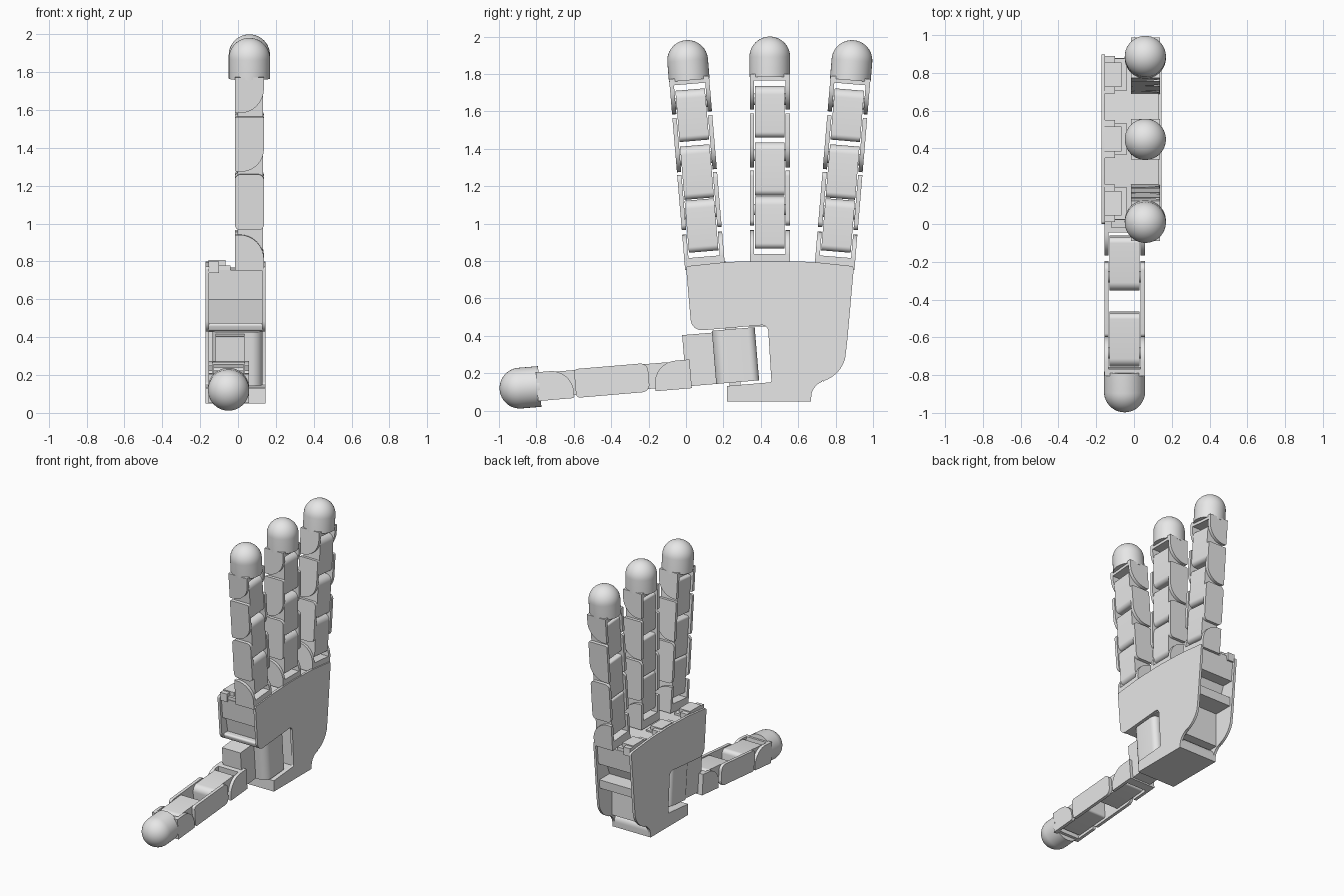
import bpy, bmesh, math
from mathutils import Matrix, Vector

if "Cube" in bpy.data.objects:
    bpy.data.objects.remove(bpy.data.objects["Cube"], do_unlink=True)

grey = bpy.data.materials.new("light_grey")
grey.use_nodes = True
grey.diffuse_color = (0.8, 0.8, 0.8, 1)
grey.node_tree.nodes["Principled BSDF"].inputs["Base Color"].default_value = (0.8, 0.8, 0.8, 1)


def finish(name, bm, matrix):
    bmesh.ops.recalc_face_normals(bm, faces=bm.faces[:])
    bm.transform(matrix)
    me = bpy.data.meshes.new(name)
    bm.to_mesh(me)
    bm.free()
    me.materials.append(grey)
    me.shade_smooth()
    me.set_sharp_from_angle(angle=math.radians(32))
    ob = bpy.data.objects.new(name, me)
    bpy.context.collection.objects.link(ob)
    return ob


def rounded(corners, steps=8):
    """Polygon from (u, v, radius) corners, each rounded with an arc."""
    out, n, w = [], len(corners), math.cos(math.pi / 4)
    for i, (u, v, r) in enumerate(corners):
        p = Vector((u, v))
        if r == 0:
            out.append(p)
            continue
        a = p + (Vector(corners[i - 1][:2]) - p).normalized() * r
        b = p + (Vector(corners[(i + 1) % n][:2]) - p).normalized() * r
        for k in range(steps + 1):
            t = k / steps
            c0, c1, c2 = (1 - t) ** 2, 2 * w * t * (1 - t), t * t
            out.append((a * c0 + p * c1 + b * c2) / (c0 + c1 + c2))
    return out


def prism(name, corners, axis, lo, hi, matrix=Matrix()):
    """Extrude a rounded outline along one axis from lo to hi."""
    place = {"x": lambda u, v, d: (d, u, v),
             "y": lambda u, v, d: (u, d, v),
             "z": lambda u, v, d: (u, v, d)}[axis]
    pts = rounded(corners)
    bm = bmesh.new()
    low = [bm.verts.new(place(p.x, p.y, lo)) for p in pts]
    high = [bm.verts.new(place(p.x, p.y, hi)) for p in pts]
    bm.faces.new(low)
    bm.faces.new(high)
    for i in range(len(pts)):
        j = (i + 1) % len(pts)
        bm.faces.new((low[i], low[j], high[j], high[i]))
    return finish(name, bm, matrix)


def rect(u0, u1, v0, v1, r=(0, 0, 0, 0)):
    return [(u0, v0, r[0]), (u1, v0, r[1]), (u1, v1, r[2]), (u0, v1, r[3])]


def box(name, x, y, z, matrix=Matrix()):
    return prism(name, rect(*y, *z), "x", x[0], x[1], matrix)


def fingertip(name, base, top, radius, matrix):
    """Cylinder with a domed end, turned around the finger axis."""
    mid = top - radius
    prof = [(0, base), (radius, base)]
    prof += [(radius * math.cos(a), mid + radius * math.sin(a))
             for a in [k * math.pi / 24 for k in range(13)]]
    bm = bmesh.new()
    vs = [bm.verts.new((max(r, 0), 0, z)) for r, z in prof]
    es = [bm.edges.new(e) for e in zip(vs, vs[1:])]
    bmesh.ops.spin(bm, geom=vs + es, axis=(0, 0, 1), cent=(0, 0, 0),
                   angle=2 * math.pi, steps=40)
    bmesh.ops.remove_doubles(bm, verts=bm.verts[:], dist=1e-5)
    finish(name, bm, matrix)


H = 0.077    # half thickness of a finger
W = 0.107    # half width of a finger


def finger(name, matrix, links, lugs, length):
    # End brackets
    box(name + "_base_bracket", (-H, H), (-W, W), (-0.025, 0.038), matrix)
    box(name + "_tip_bracket", (-H, H), (-W, W), (length - 0.235, length - 0.2), matrix)
    # Inner links, rounded at the knuckle
    for i, (a, b) in enumerate(links):
        prism(f"{name}_link_{i + 1}", rect(-0.062, 0.072, a, b, (0.015, 0.03, 0.045, 0.015)),
              "y", -0.079, 0.079, matrix)
        # Hinge pin joining the link to its side plates
        c = b - 0.07
        prism(f"{name}_pin_{i + 1}", rect(-0.03, 0.03, c - 0.03, c + 0.03, (0.029,) * 4),
              "y", -0.1, 0.1, matrix)
    # Side plates on both flanks
    for i, (a, b, r) in enumerate(lugs):
        for side, (lo, hi) in (("left", (0.084, W)), ("right", (-W, -0.084))):
            prism(f"{name}_{side}_plate_{i + 1}", rect(-H, H, a, b, r), "y", lo, hi, matrix)
    fingertip(name + "_tip", length - 0.215, length, 0.109, matrix)


links = [(0.066, 0.345), (0.35, 0.635), (0.66, 0.935)]
lugs = [(-0.02, 0.165, (0, 0, 0.13, 0)),
        (0.19, 0.485, (0.03, 0.03, 0.03, 0.03)),
        (0.5, 0.79, (0.01, 0.12, 0.01, 0.01)),
        (0.81, 1.0, (0.01, 0.13, 0, 0))]
TILT = math.radians(4.8)
for name, y, z, tilt in (("index_finger", 0.1, 0.785, TILT),
                         ("middle_finger", 0.448, 0.8, 0),
                         ("outer_finger", 0.796, 0.785, -TILT)):
    finger(name, Matrix.Translation((0.06, y, z)) @ Matrix.Rotation(tilt, 4, "X"),
           links, lugs, 1.2)

# Thumb, lying forward with its width along x
s, c = math.sin(TILT), math.cos(TILT)
thumb_frame = Matrix(((0, -1, 0, -0.05), (-s, 0, -c, 0.0), (c, 0, -s, 0.195), (0, 0, 0, 1)))
finger("thumb", thumb_frame,
       [(0.066, 0.35), (0.47, 0.755)],
       [(-0.02, 0.17, (0, 0, 0.12, 0)),
        (0.2, 0.595, (0.04, 0.04, 0.02, 0.02)),
        (0.605, 0.8, (0.01, 0.12, 0, 0))], 1.0)

# Thumb mount: square block and rounded swivel housing
mount = Matrix.Translation((0, 0.18, 0.285)) @ Matrix.Rotation(TILT, 4, "X")
box("thumb_mount_block", (-0.12, 0.035), (-0.19, 0.0), (-0.14, 0.135), mount)
prism("thumb_swivel", rect(-0.135, 0.13, -0.03, 0.2, (0.05, 0.06, 0.04, 0.04)),
      "z", -0.14, 0.145, mount)
box("thumb_swivel_axle", (-0.03, 0.03), (0.04, 0.1), (-0.17, 0.17), mount)

# Palm side plates
outline = [(0.0, 0.772, 0.015), (0.22, 0.795, 0.05), (0.45, 0.802, 0.05),
           (0.68, 0.795, 0.05), (0.898, 0.772, 0.015), (0.858, 0.33, 0.06),
           (0.835, 0.17, 0.12), (0.675, 0.15, 0.07), (0.668, 0.05, 0),
           (0.22, 0.05, 0), (0.22, 0.132, 0), (0.457, 0.152, 0.01),
           (0.438, 0.46, 0.035), (0.03, 0.425, 0.06)]
prism("palm_plate_left", outline, "x", 0.128, 0.146)
prism("palm_plate_right", outline, "x", -0.172, -0.153)

# Palm core between the plates
inner = (-0.156, 0.132)
prism("knuckle_block", [(0.02, 0.755, 0), (0.45, 0.77, 0.05), (0.878, 0.755, 0),
                        (0.862, 0.6, 0), (0.035, 0.6, 0)], "x", *inner)
prism("palm_core", [(0.07, 0.61, 0), (0.78, 0.61, 0), (0.72, 0.45, 0), (0.1, 0.45, 0)],
      "x", *inner)
prism("palm_shelf", [(0.045, 0.475, 0.02), (0.85, 0.475, 0), (0.845, 0.41, 0),
                     (0.5, 0.41, 0), (0.44, 0.458, 0), (0.06, 0.432, 0.01)], "x", *inner)
prism("wrist_wall", [(0.46, 0.43, 0), (0.7, 0.43, 0), (0.7, 0.153, 0), (0.46, 0.15, 0)],
      "x", *inner)
prism("wrist_base", [(0.22, 0.05, 0), (0.668, 0.05, 0), (0.675, 0.15, 0.06),
                     (0.457, 0.152, 0), (0.22, 0.132, 0)], "x", *inner)

# Stepped tendon guides behind each finger
for i, y in enumerate((0.11, 0.45, 0.79)):
    for k, (x1, half, top) in enumerate(((-0.1, 0.1, 0.8), (-0.065, 0.065, 0.808),
                                         (-0.04, 0.085, 0.778))):
        box(f"tendon_guide_{i + 1}_{k + 1}", (-0.156, x1), (y - half, y + half), (0.74, top))
